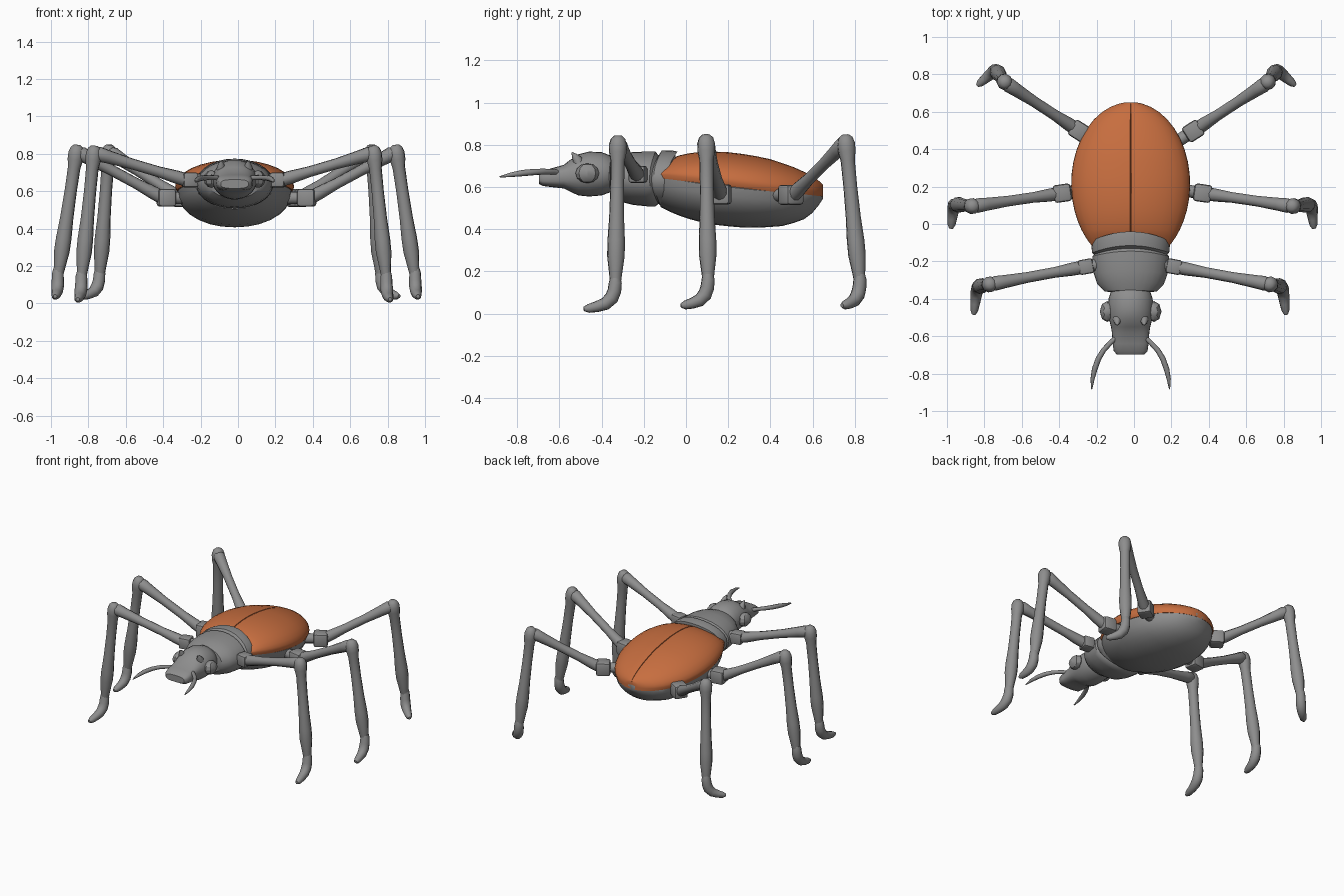
import bpy, bmesh, math
from mathutils import Vector, Matrix

if "Cube" in bpy.data.objects:
    bpy.data.objects.remove(bpy.data.objects["Cube"])

CX = -0.018  # body centre line


def material(name, rgb):
    m = bpy.data.materials.new(name)
    m.diffuse_color = (*rgb, 1)
    m.use_nodes = True
    m.node_tree.nodes["Principled BSDF"].inputs["Base Color"].default_value = m.diffuse_color
    return m


GREY = material("shell grey", (0.27, 0.27, 0.27))
ORANGE = material("wing case orange", (0.57, 0.155, 0.05))


def finish(name, bm, mat, angle=40):
    bmesh.ops.recalc_face_normals(bm, faces=bm.faces)
    me = bpy.data.meshes.new(name)
    bm.to_mesh(me)
    bm.free()
    me.materials.append(mat)
    ob = bpy.data.objects.new(name, me)
    bpy.context.collection.objects.link(ob)
    bpy.ops.object.select_all(action='DESELECT')
    ob.select_set(True)
    bpy.context.view_layer.objects.active = ob
    bpy.ops.object.shade_smooth_by_angle(angle=math.radians(angle))
    return ob


def skin(name, rings, mat, angle=40):
    """Bridge equal-length rings of points and cap both ends."""
    bm = bmesh.new()
    vs = [[bm.verts.new(p) for p in r] for r in rings]
    n = len(vs[0])
    for a, b in zip(vs, vs[1:]):
        for i in range(n):
            j = (i + 1) % n
            bm.faces.new((a[i], a[j], b[j], b[i]))
    bm.faces.new(vs[0][::-1])
    bm.faces.new(vs[-1])
    return finish(name, bm, mat, angle)


def spow(v, p):
    return math.copysign(abs(v) ** p, v)


def body(name, rows, bend=0, n=28):
    """Rows: y, half width, top z, bottom z, height of widest line (0-1), squareness."""
    rings = []
    for k, (y, w, zt, zb, mid, sq) in enumerate(rows):
        zc = zb + (zt - zb) * mid
        ring = []
        for i in range(n):
            a = 2 * math.pi * i / n
            c, s = spow(math.cos(a), 2 / sq), spow(math.sin(a), 2 / sq)
            h = zt - zc if s > 0 else zc - zb
            yy = y - bend * c * c * k / (len(rows) - 1)
            ring.append((CX + w * c, yy, zc + h * s))
        rings.append(ring)
    return skin(name, rings, GREY)


def tube(name, pts, sides=10):
    """Round limb through (position, radius) pairs."""
    P = [Vector(p) for p, r in pts]
    rings = []
    u = None
    for k, (p, r) in enumerate(pts):
        t = (P[min(k + 1, len(P) - 1)] - P[max(k - 1, 0)]).normalized()
        if u is None:
            u = t.orthogonal()
        u = (u - t * u.dot(t)).normalized()
        v = t.cross(u)
        rings.append([P[k] + r * (math.cos(2 * math.pi * i / sides) * u
                                  + math.sin(2 * math.pi * i / sides) * v)
                      for i in range(sides)])
    return skin(name, rings, GREY, 50)


def limb(name, a, b, prof):
    """Straight limb: profile of (fraction along, radius)."""
    a, b = Vector(a), Vector(b)
    return tube(name, [(a.lerp(b, t), r) for t, r in prof])


def lerp_table(tab, y):
    for (y0, z0), (y1, z1) in zip(tab, tab[1:]):
        if y <= y1:
            return z0 + (z1 - z0) * max(0, (y - y0) / (y1 - y0))
    return tab[-1][1]


def oval(y):
    return math.sqrt(max(0.004, 1 - ((y - 0.215) / 0.437) ** 2))


def rim(y):
    return 0.66 - 0.105 * (y + 0.11) / 0.75 * (0.85 if y < 0.5 else 0.8)


ys = [0.265 - 0.385 * math.cos(math.pi * i / 18) for i in range(19)]

# abdomen
belly = [(-0.13, .51), (-.05, .47), (0.05, .437), (.15, .418), (.3, .405), (.45, .413),
         (.55, .44), (.61, .485), (.65, .545)]
body("abdomen", [(y, 0.305 * oval(y), rim(y) + 0.01, lerp_table(belly, y), 0.85, 2.1)
                 for y in ys])

# wing cases with a centre seam
crest = [(-.12, .69), (-.07, .735), (-.02, .754), (.05, .766), (.13, .768), (.2, .765),
         (.3, .753), (.4, .732), (.5, .699), (.58, .663), (.63, .63), (.655, .605)]
angles = [0, 8, 18, 30, 42, 54, 66, 76, 84, 89.4, 90, 90.6, 96, 104, 114, 126, 138, 150, 162, 172, 180]
rings = []
for y in ys:
    w, z0, zt = 0.318 * oval(y), rim(y), lerp_table(crest, y)
    ring = []
    for a in angles:
        r = math.radians(a)
        dip = 0.012 if a == 90 else 0
        ring.append((CX + w * math.cos(r), y, z0 + max(zt - z0, .01) * math.sin(r) - dip))
    ring += [(CX - w * .97, y, z0 - .02), (CX + w * .97, y, z0 - .02)]
    rings.append(ring)
skin("wing_cases", rings, ORANGE)

# thorax with a groove before the rear collar
body("thorax", [(-.365, .10, .715, .60, .5, 2), (-.355, .14, .742, .56, .5, 2),
                (-.31, .178, .757, .53, .5, 2), (-.25, .197, .766, .515, .5, 2),
                (-.18, .205, .768, .508, .5, 2), (-.145, .205, .768, .508, .5, 2),
                (-.13, .196, .75, .52, .5, 2), (-.115, .206, .772, .505, .5, 2),
                (-.07, .21, .774, .505, .5, 2), (-.04, .208, .768, .51, .5, 2)], bend=.05)

# head and squared snout
body("head", [(-.33, .08, .72, .60, .5, 2), (-.36, .105, .75, .575, .5, 2),
              (-.40, .118, .765, .56, .5, 2), (-.46, .12, .768, .555, .5, 2),
              (-.51, .115, .755, .56, .5, 2.1), (-.55, .105, .728, .578, .5, 2.4),
              (-.58, .10, .705, .593, .5, 2.8), (-.64, .096, .688, .60, .5, 3.2),
              (-.68, .09, .675, .605, .5, 3.2), (-.697, .074, .662, .615, .5, 3)])

for s, side in ((1, "right"), (-1, "left")):
    # faceted eye
    bm = bmesh.new()
    bmesh.ops.create_uvsphere(bm, u_segments=8, v_segments=6, radius=1,
                              matrix=Matrix.Translation((CX + s * .125, -.468, .665))
                              @ Matrix.Diagonal((.04, .056, .047, 1)))
    finish(side + "_eye", bm, GREY, 30)
    # brow horn
    x = CX + s * .072
    tube(side + "_horn", [((x, -.505, .70), .026), ((x, -.515, .73), .023),
                          ((x, -.53, .75), .013), ((x, -.542, .764), .002)], 8)
    # feeler
    tube(side + "_feeler", [((CX + s * px, py, pz), r) for px, py, pz, r in (
        (.075, -.605, .668, .013), (.105, -.632, .672, .013), (.145, -.675, .673, .014),
        (.172, -.72, .671, .015), (.192, -.775, .666, .015), (.204, -.83, .658, .011),
        (.208, -.883, .648, .003))], 8)

# legs: centre, hip, knee, ankle, toe, hip block size
LEGS = {
    "front": (-.022, (.235, -.228, .66), (.745, -.322, .805), (.815, -.335, .13),
              (.835, -.485, .022), .08),
    "middle": (-.008, (.375, .165, .565), (.85, .095, .81), (.955, .105, .135),
               (.97, -.025, .038), .095),
    "hind": (.012, (.305, .497, .563), (.70, .755, .81), (.752, .825, .135),
             (.85, .74, .038), .095),
}
for name, (c, hip, knee, ankle, toe, size) in LEGS.items():
    for s, side in ((1, "right"), (-1, "left")):
        H, K, A, T = (Vector((c + s * p[0], p[1], p[2])) for p in (hip, knee, ankle, toe))
        tag = side + "_" + name
        # bevelled hip block turned along the leg, with a peg into the body
        d = (K - H).normalized()
        flat = Vector((d.x, d.y, 0)).normalized()
        turn = Matrix.Rotation(math.atan2(flat.y, flat.x), 4, 'Z')
        bm = bmesh.new()
        bmesh.ops.create_cube(bm, size=size, matrix=Matrix.Translation(H) @ turn)
        bmesh.ops.bevel(bm, geom=bm.edges[:], offset=size * .16, segments=2,
                        affect='EDGES', profile=.5)
        finish(tag + "_hip", bm, GREY)
        limb(tag + "_peg", H - flat * .14, H, [(0, .034), (1, .034)])
        # upper leg
        limb(tag + "_upper_leg", H + flat * .02, K,
             [(0, .036), (.1, .036), (.3, .029), (.6, .029), (.85, .036), (.95, .04), (1, .03)])
        # lower leg with rounded knee and swollen calf
        limb(tag + "_lower_leg", K + Vector((0, 0, .038)), A,
             [(0, .018), (.02, .034), (.06, .043), (.11, .042), (.17, .034), (.35, .033),
              (.55, .036), (.7, .042), (.8, .042), (.92, .031), (1, .025)])
        # curved foot
        f = Vector((T.x - A.x, T.y - A.y, 0))
        z = T.z
        path = [(0, .15, .024), (0, .125, .031), (.03, .085, .033), (.12, .052, .034),
                (.32, .024, .031), (.6, .01, .026), (.85, .002, .021), (1, 0, .01)]
        tube(tag + "_foot", [((A.x + f.x * t, A.y + f.y * t, z + h), r) for t, h, r in path])
